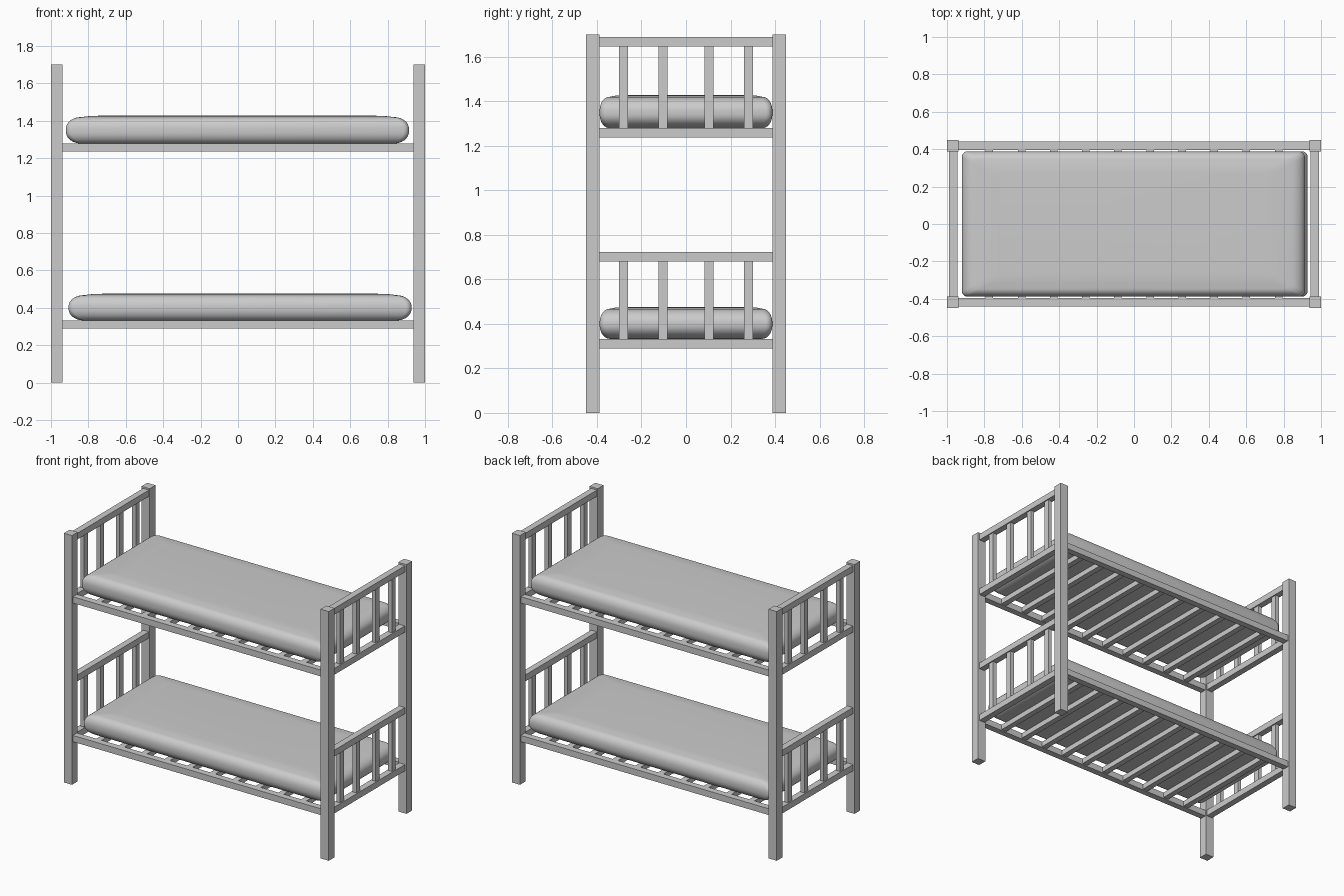
import bpy, bmesh, math

if "Cube" in bpy.data.objects:
    bpy.data.objects.remove(bpy.data.objects["Cube"])


def box(name, x, y, z):
    """Axis-aligned box from (min, max) pairs."""
    bm = bmesh.new()
    bmesh.ops.create_cube(bm, size=1)
    for v in bm.verts:
        for i, (a, b) in enumerate((x, y, z)):
            v.co[i] = a if v.co[i] < 0 else b
    me = bpy.data.meshes.new(name)
    bm.to_mesh(me)
    bm.free()
    ob = bpy.data.objects.new(name, me)
    bpy.context.collection.objects.link(ob)
    return ob


def span(c, w):
    return (c - w / 2, c + w / 2)


def mattress(name, cx, z0, h):
    """Stack of rounded-rectangle rings forming a soft cushion."""
    hx, hy, r = 0.917, 0.388, 0.03
    rx, ry, rz, n = 0.08, 0.045, 0.062, 8
    crown = 0.008
    rings = []
    for i in range(n + 1):
        t = math.pi / 2 * (1 - i / n)
        k = 1 - math.cos(t)
        rings.append((rx * k, ry * k, z0 + rz * (1 - math.sin(t))))
    for i in range(n + 1):
        t = math.pi / 2 * i / n
        k = 1 - math.cos(t)
        rings.append((rx * k, ry * k, z0 + h - crown - rz * (1 - math.sin(t))))
    rings.append((0.12, 0.07, z0 + h - 0.003))
    rings.append((0.19, 0.11, z0 + h))
    bm = bmesh.new()
    loops = []
    for ix, iy, z in rings:
        loop = []
        for q, (sx, sy) in enumerate(((1, 1), (-1, 1), (-1, -1), (1, -1))):
            for j in range(6):
                a = math.pi / 2 * (q + j / 5)
                loop.append(bm.verts.new((
                    cx + sx * (hx - ix - r) + r * math.cos(a),
                    sy * (hy - iy - r) + r * math.sin(a), z)))
        loops.append(loop)
    for a, b in zip(loops, loops[1:]):
        for i in range(len(a)):
            j = (i + 1) % len(a)
            bm.faces.new((a[i], a[j], b[j], b[i]))
    bm.faces.new(loops[0][::-1])
    bm.faces.new(loops[-1])
    me = bpy.data.meshes.new(name)
    bm.to_mesh(me)
    bm.free()
    ob = bpy.data.objects.new(name, me)
    bpy.context.collection.objects.link(ob)
    bpy.ops.object.select_all(action='DESELECT')
    ob.select_set(True)
    bpy.context.view_layer.objects.active = ob
    bpy.ops.object.shade_smooth_by_angle(angle=math.radians(40))


# Corner posts
for sx in (-1, 1):
    for sy in (-1, 1):
        box("corner_post", span(sx * 0.969, 0.062), span(sy * 0.419, 0.062), (0, 1.70))

# Each bunk: frame base, headboard rail top, mattress height and x offset
for level, z0, top, h, cx in (("lower", 0.29, 0.722, 0.143, 0.011),
                              ("upper", 1.236, 1.689, 0.149, -0.003)):
    z1 = z0 + 0.043
    # Long side rails
    for sy in (-1, 1):
        box(level + "_side_rail", (-0.94, 0.94), span(sy * 0.418, 0.044), (z0, z1))
    # End rails and vertical bars
    for sx in (-1, 1):
        x = sx * 0.966
        box(level + "_end_bottom_rail", span(x, 0.044), (-0.39, 0.39), (z0, z1))
        box(level + "_end_top_rail", span(x, 0.044), (-0.39, 0.39), (top - 0.043, top))
        for y in (-0.28, -0.103, 0.103, 0.28):
            box(level + "_end_bar", span(x, 0.028), span(y, 0.041), (z1, top - 0.043))
    # Cross slats under the mattress
    for i in range(10):
        box(level + "_slat", span(-0.945 + 1.89 * (i + 1) / 11, 0.04),
            (-0.398, 0.398), (z0 + 0.006, z1 - 0.001))
    mattress(level + "_mattress", cx, z1, h)
